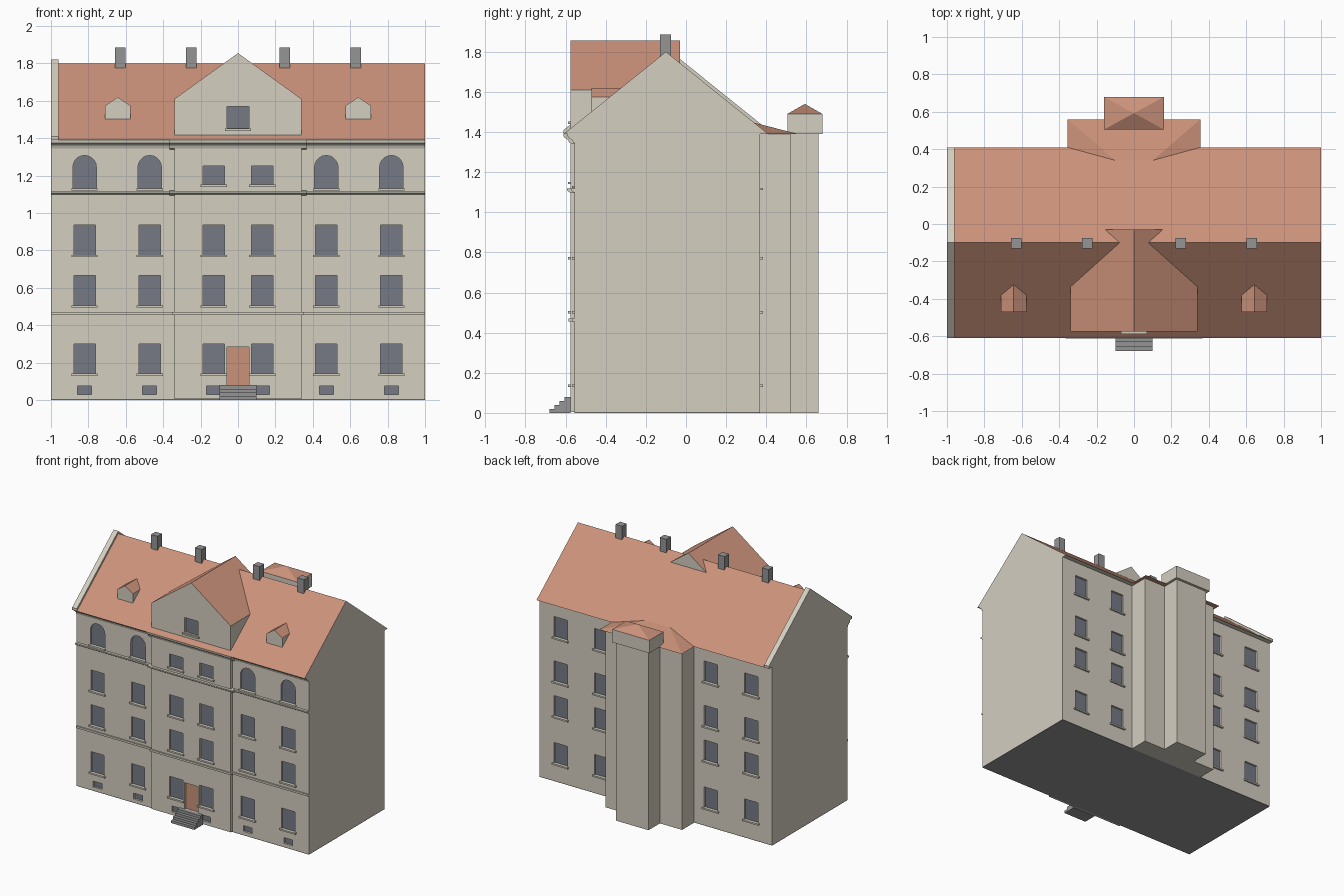
import bpy
import bmesh
from math import sin, cos, pi
from mathutils import Vector

if "Cube" in bpy.data.objects:
    bpy.data.objects.remove(bpy.data.objects["Cube"])


def material(name, rgb):
    m = bpy.data.materials.new(name)
    m.use_nodes = True
    m.diffuse_color = (*rgb, 1)
    m.node_tree.nodes["Principled BSDF"].inputs["Base Color"].default_value = (*rgb, 1)
    return m


WALL = material("plaster beige", (0.66, 0.62, 0.53))
ROOF = material("tile red", (0.60, 0.29, 0.195))
GLASS = material("window blue grey", (0.18, 0.195, 0.235))
STONE = material("stone grey", (0.30, 0.30, 0.30))


def finish(name, bm, mats, rule=None):
    bmesh.ops.recalc_face_normals(bm, faces=bm.faces)
    bm.normal_update()
    if rule:
        for f in bm.faces:
            f.material_index = rule(f)
    me = bpy.data.meshes.new(name)
    bm.to_mesh(me)
    bm.free()
    ob = bpy.data.objects.new(name, me)
    bpy.context.collection.objects.link(ob)
    for m in mats:
        me.materials.append(m)
    return ob


def add_prism(bm, pts, axis, a, b):
    """Extrude a 2D profile: axis 'x' takes (y, z) points, axis 'y' takes (x, z)."""
    def at(p, t):
        return (t, p[0], p[1]) if axis == "x" else (p[0], t, p[1])
    low = [bm.verts.new(at(p, a)) for p in pts]
    high = [bm.verts.new(at(p, b)) for p in pts]
    bm.faces.new(low)
    bm.faces.new(high)
    n = len(pts)
    for i in range(n):
        j = (i + 1) % n
        bm.faces.new((low[i], low[j], high[j], high[i]))


def rect(u0, u1, z0, z1):
    return [(u0, z0), (u1, z0), (u1, z1), (u0, z1)]


def prism(name, pts, axis, a, b, mats, rule=None):
    bm = bmesh.new()
    add_prism(bm, pts, axis, a, b)
    return finish(name, bm, mats, rule)


def box(name, x0, x1, y0, y1, z0, z1, mat):
    return prism(name, rect(x0, x1, z0, z1), "y", y0, y1, [mat])


def hull(name, pts, mats, rule=None):
    bm = bmesh.new()
    for p in pts:
        bm.verts.new(p)
    bmesh.ops.convex_hull(bm, input=bm.verts)
    bmesh.ops.dissolve_limit(bm, angle_limit=0.01, verts=bm.verts, edges=bm.edges)
    return finish(name, bm, mats, rule)


def slopes(f):
    return 1 if f.normal.z > 0.1 else 0


DEPTH = 0.015


def cut_openings(ob, openings, mats, rule):
    """Recess each (profile, wall y, outward sign) and colour the recessed panes."""
    bm = bmesh.new()
    for pts, y, s in openings:
        add_prism(bm, pts, "y", y - s * DEPTH, y + s * 0.05)
    cutter = finish("opening_cutter", bm, [])
    cutter.hide_render = True
    mod = ob.modifiers.new("openings", "BOOLEAN")
    mod.operation = "DIFFERENCE"
    mod.solver = "EXACT"
    mod.object = cutter
    dg = bpy.context.evaluated_depsgraph_get()
    me = bpy.data.meshes.new_from_object(ob.evaluated_get(dg))
    ob.modifiers.clear()
    ob.data = me
    bpy.data.objects.remove(cutter)
    me.materials.clear()
    for m in mats:
        me.materials.append(m)
    panes = {round(y - s * DEPTH, 3) for _, y, s in openings}
    for p in me.polygons:
        pane = abs(p.normal.y) > 0.9 and any(abs(p.center.y - q) < 0.002 for q in panes)
        p.material_index = rule(p) if pane else 0


def window(x, z0, z1, w=0.115):
    return rect(x - w / 2, x + w / 2, z0, z1)


def arched(x, z0, z1, w=0.125):
    r = w / 2
    arc = [(x + r * cos(pi * i / 10), z1 - r + r * sin(pi * i / 10)) for i in range(11)]
    return [(x - r, z0), (x + r, z0)] + arc


# Main dimensions
FRONT, MID, BACK = -0.555, -0.575, 0.37
EAVE, RIDGE, RIDGE_Y = 1.39, 1.80, -0.10
MID_X = 0.34
ROWS = [(0.14, 0.30), (0.505, 0.665), (0.775, 0.935)]
WING_X = [-0.82, -0.472, 0.472, 0.82]
PAIR_X = [-0.13, 0.13]

# Window layout, with sills collected alongside
sills = bmesh.new()


def sill(x, z, y, s, w=0.14):
    add_prism(sills, rect(x - w / 2, x + w / 2, z - 0.01, z + 0.002), "y", y - s * 0.005, y + s * 0.013)


body_cuts, mid_cuts = [], []
for x in WING_X:
    for z0, z1 in ROWS:
        body_cuts.append((window(x, z0, z1), FRONT, -1))
        sill(x, z0, FRONT, -1)
    body_cuts.append((arched(x, 1.13, 1.308), FRONT, -1))
    sill(x, 1.13, FRONT, -1)
    body_cuts.append((window(x, 0.03, 0.075, 0.075), FRONT, -1))
    for z0, z1 in ROWS + [(1.12, 1.28)]:
        body_cuts.append((window(x, z0, z1), BACK, 1))
        sill(x, z0, BACK, 1)
for x in PAIR_X:
    for z0, z1 in ROWS + [(1.15, 1.252)]:
        mid_cuts.append((window(x, z0, z1), MID, -1))
        sill(x, z0, MID, -1)
    mid_cuts.append((window(x, 0.03, 0.075, 0.075), MID, -1))
mid_cuts.append((window(0, 0.08, 0.285), MID, -1))
sill(0, 1.45, MID, -1)
finish("window_sills", sills, [WALL])

# Walls
box("base_slab", -1, 1, FRONT, BACK, 0, 0.005, STONE)
body = box("main_walls", -1, 1, FRONT, BACK, 0.005, EAVE, WALL)
cut_openings(body, body_cuts, [WALL, GLASS], lambda p: 1)
middle = box("middle_bay", -MID_X, MID_X, MID, FRONT + 0.03, 0.005, EAVE, WALL)
cut_openings(middle, mid_cuts, [WALL, GLASS, ROOF],
             lambda p: 2 if abs(p.center.x) < 0.02 else 1)

# String courses and cornice, stepping forward around the middle bay
for part, half, y in (("wing", 1, FRONT), ("middle", MID_X + 0.025, MID)):
    prism(part + "_cornice", [(y + 0.02, 1.34), (y - 0.006, 1.345), (y - 0.012, 1.36),
                              (y - 0.034, 1.375), (y - 0.036, EAVE), (y + 0.02, EAVE)],
          "x", -half, half, [WALL])
    prism(part + "_upper_band", [(y + 0.02, 1.095), (y - 0.006, 1.10), (y - 0.018, 1.108),
                                 (y - 0.018, 1.118), (y + 0.02, 1.12)], "x", -half, half, [WALL])
    edge = 1 if half == 1 else MID_X + 0.01
    prism(part + "_lower_band", rect(y - 0.01, y + 0.02, 0.455, 0.47), "x", -edge, edge, [WALL])

# Main roof with raised verge at one end
prism("main_roof", [(-0.61, EAVE), (0.41, EAVE), (RIDGE_Y, RIDGE)], "x", -1, 1, [WALL, ROOF], slopes)
prism("verge_parapet", [(-0.61, EAVE), (RIDGE_Y, RIDGE - 0.02), (0.41, EAVE), (0.41, EAVE + 0.02),
                        (RIDGE_Y, RIDGE + 0.02), (-0.61, EAVE + 0.02)], "x", -1, -0.96, [WALL])


def gable(name, x, half, z0, z1, z2, y0, y1):
    pts = [(x - half, z0), (x + half, z0), (x + half, z1), (x, z2), (x - half, z1)]
    return prism(name, pts, "y", y0, y1, [WALL, ROOF], slopes)


# Front gable, dormers and chimneys
front_gable = gable("front_gable", 0, MID_X, 1.41, 1.61, 1.855, MID, -0.03)
cut_openings(front_gable, [(window(0, 1.455, 1.57), MID, -1)], [WALL, GLASS, ROOF], lambda p: 1)
for p in front_gable.data.polygons:
    if p.normal.z > 0.3 and p.center.z > 1.6:
        p.material_index = 2
for side, s in (("left", 1), ("right", -1)):
    gable(side + "_dormer", s * 0.643, 0.067, 1.49, 1.575, 1.62, -0.47, -0.30)
    for place, x in (("inner", 0.25), ("outer", 0.63)):
        box(f"{side}_{place}_chimney", s * x - 0.028, s * x + 0.028, -0.13, -0.075, 1.72, 1.885, STONE)

# Rear stair tower
box("rear_bay", -0.33, 0.33, BACK, 0.52, 0, EAVE, WALL)
box("rear_tower", -0.14, 0.14, 0.52, 0.66, 0, EAVE, WALL)
bay_top = EAVE + 0.07 * (RIDGE - EAVE) / 0.51
hull("rear_bay_roof", [(s * x, y, z) for s in (-1, 1) for x, y, z in
                       ((0.355, 0.41, EAVE), (0.355, 0.56, EAVE), (0.10, 0.34, bay_top))],
     [ROOF])
hull("tower_head", [(x, y, z) for x in (-0.16, 0.16) for y in (0.505, 0.68) for z in (EAVE, 1.49)]
     + [(0, 0.5925, 1.54)], [WALL, ROOF], slopes)

# Entrance steps
for i in range(4):
    box(f"entrance_step_{i + 1}", -0.10, 0.10, -0.68 + 0.025 * i, MID, 0.02 * i, 0.02 * (i + 1), STONE)
